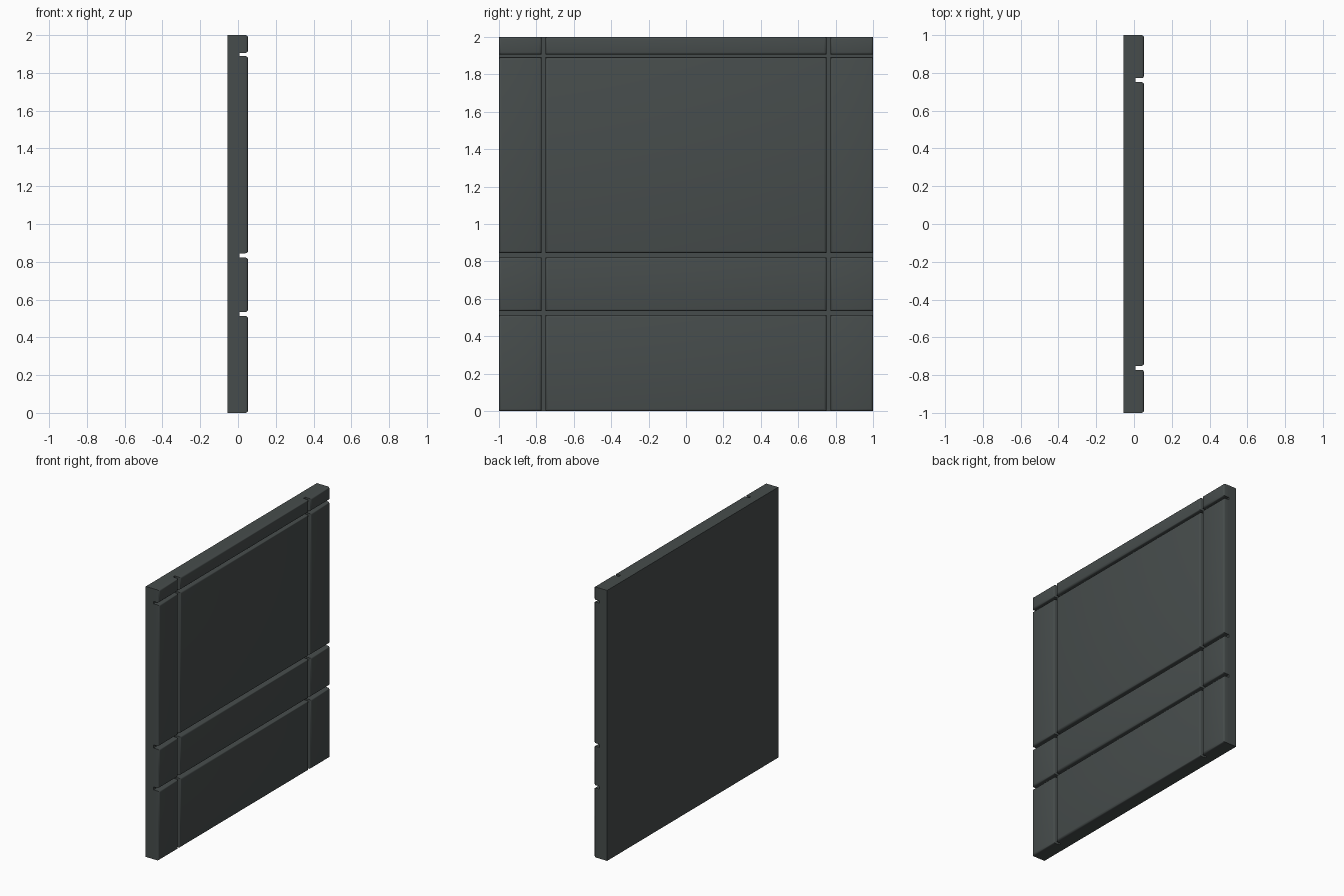
import bpy, bmesh, math

if "Cube" in bpy.data.objects:
    bpy.data.objects.remove(bpy.data.objects["Cube"])

BACK, GROOVE, FRONT, ROUND = -0.055, 0.009, 0.053, 0.013
# Cell boundaries: wide panel strips alternate with narrow grooves
YS = [-1, -0.772, -0.751, 0.751, 0.772, 1]
ZS = [0, 0.513, 0.534, 0.822, 0.845, 1.889, 1.906, 2]

mat = bpy.data.materials.new("dark slate grey")
mat.diffuse_color = (0.062, 0.073, 0.072, 1)
mat.use_nodes = True
mat.node_tree.nodes["Principled BSDF"].inputs["Base Color"].default_value = mat.diffuse_color

bm = bmesh.new()

# Groove-level sheet split into cells
grid = [[bm.verts.new((GROOVE, y, z)) for z in ZS] for y in YS]
cells = []
for i in range(len(YS) - 1):
    for j in range(len(ZS) - 1):
        f = bm.faces.new((grid[i][j], grid[i + 1][j], grid[i + 1][j + 1], grid[i][j + 1]))
        if i % 2 == 0 and j % 2 == 0:
            cells.append(f)

# Backing slab: extrude the outline backwards and close it
rim = [e for e in bm.edges if e.is_boundary]
ext = bmesh.ops.extrude_edge_only(bm, edges=rim)["geom"]
for v in ext:
    if isinstance(v, bmesh.types.BMVert):
        v.co.x = BACK
bmesh.ops.holes_fill(bm, edges=[e for e in bm.edges if e.is_boundary], sides=0)
bmesh.ops.recalc_face_normals(bm, faces=bm.faces[:])

# Raised panels with rounded front edges
raised = bmesh.ops.extrude_discrete_faces(bm, faces=cells)["faces"]
fronts = []
for f in raised:
    outline = f.edges[:]
    geom = bmesh.ops.extrude_edge_only(bm, edges=outline)["geom"]
    for v in f.verts:
        v.co.x = FRONT
    fronts += outline
bmesh.ops.remove_doubles(bm, verts=bm.verts[:], dist=1e-4)
bmesh.ops.recalc_face_normals(bm, faces=bm.faces[:])
bmesh.ops.bevel(bm, geom=fronts, offset=ROUND, segments=3, profile=0.5, affect='EDGES')
bmesh.ops.recalc_face_normals(bm, faces=bm.faces[:])

me = bpy.data.meshes.new("wall_panel")
bm.to_mesh(me)
bm.free()
me.materials.append(mat)
obj = bpy.data.objects.new("wall_panel", me)
bpy.context.collection.objects.link(obj)
bpy.context.view_layer.objects.active = obj
obj.select_set(True)
bpy.ops.object.shade_smooth_by_angle(angle=math.radians(35))
